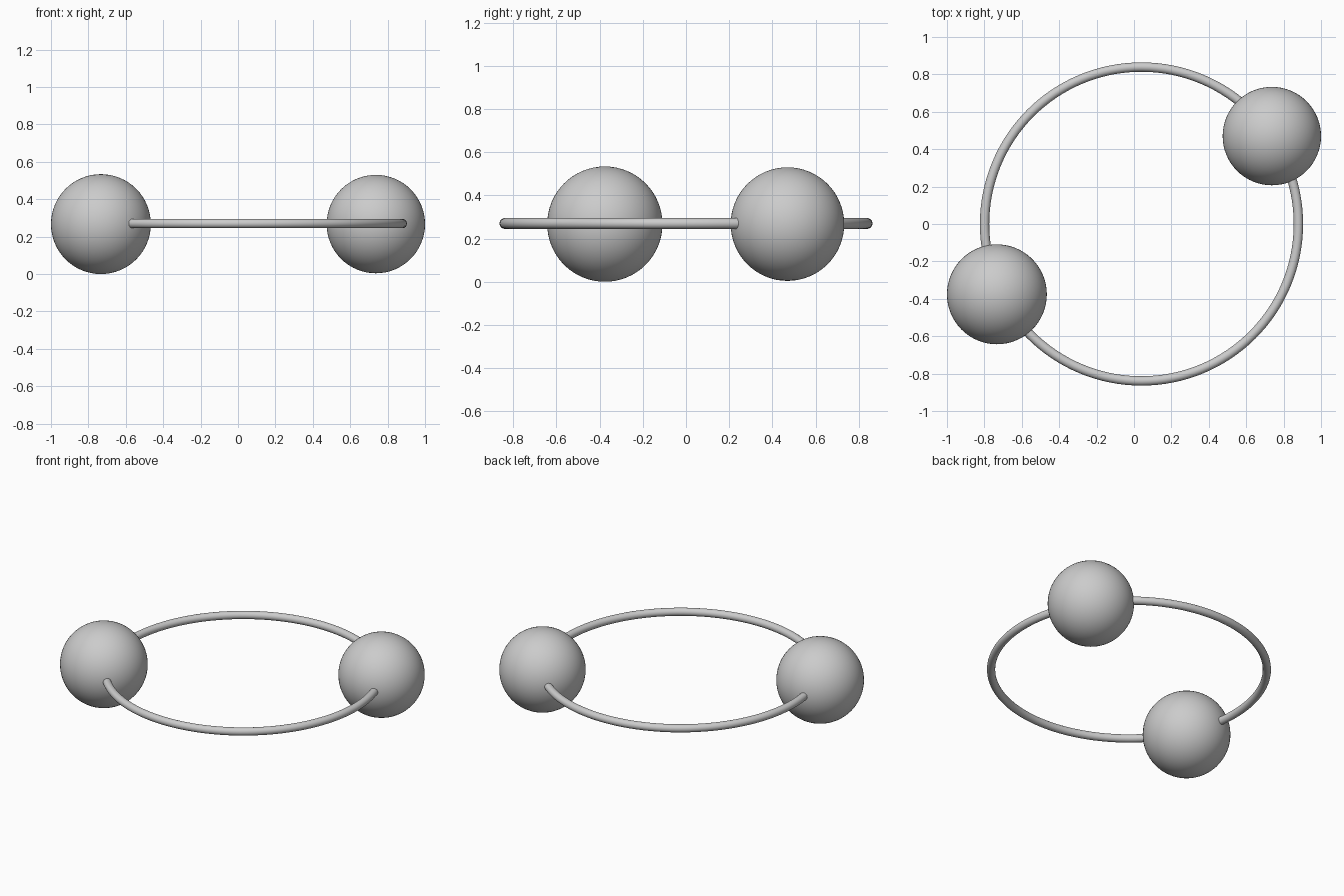
import bpy

if "Cube" in bpy.data.objects:
    bpy.data.objects.remove(bpy.data.objects["Cube"])

MID_Z = 0.267


def smooth(name):
    obj = bpy.context.object
    obj.name = name
    bpy.ops.object.shade_smooth()
    return obj


def ball(name, radius, x, y):
    bpy.ops.mesh.primitive_uv_sphere_add(
        segments=64, ring_count=32, radius=radius, location=(x, y, MID_Z))
    return smooth(name)


# Thin flat ring threaded through both balls
bpy.ops.mesh.primitive_torus_add(
    major_segments=128, minor_segments=24, major_radius=0.839,
    minor_radius=0.025, location=(0.04, 0, MID_Z + 0.003))
smooth("ring")

# Two balls on the ring, the left one slightly larger
ball("left_ball", 0.267, -0.733, -0.376)
ball("right_ball", 0.263, 0.737, 0.47)
